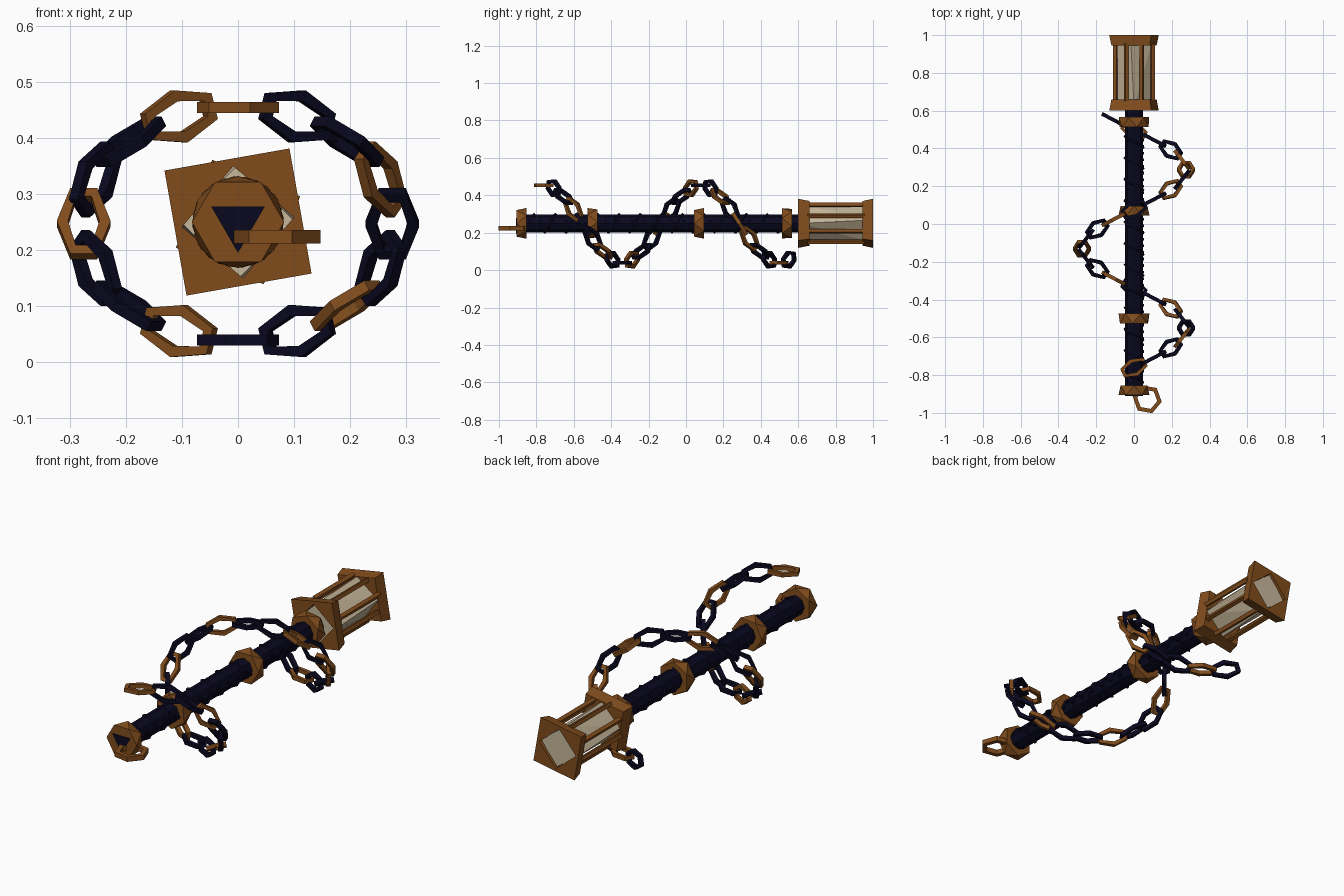
import bpy, bmesh
from math import sin, cos, pi, radians
from mathutils import Vector, Matrix

if "Cube" in bpy.data.objects:
    bpy.data.objects.remove(bpy.data.objects["Cube"])

AXIS_Z = 0.25


def material(name, rgb):
    m = bpy.data.materials.new(name)
    m.use_nodes = True
    color = (*rgb, 1)
    m.diffuse_color = color
    m.node_tree.nodes["Principled BSDF"].inputs["Base Color"].default_value = color
    return m


bronze = material("bronze", (0.22, 0.073, 0.012))
navy = material("dark navy", (0.003, 0.0025, 0.014))
glass = material("pale glass", (0.58, 0.48, 0.33))


def finish(name, bm, mat):
    bmesh.ops.recalc_face_normals(bm, faces=bm.faces[:])
    me = bpy.data.meshes.new(name)
    bm.to_mesh(me)
    bm.free()
    me.materials.append(mat)
    ob = bpy.data.objects.new(name, me)
    bpy.context.collection.objects.link(ob)


def around(r, deg, y):
    a = radians(deg)
    return Vector((r * cos(a), y, AXIS_Z + r * sin(a)))


def skin(name, loops, mat, cyclic=False, tris=False):
    """Join loops of points with faces; cap the ends unless cyclic."""
    bm = bmesh.new()
    rows = [[bm.verts.new(p) for p in loop] for loop in loops]
    n = len(rows[0])
    pairs = list(zip(rows, rows[1:])) + ([(rows[-1], rows[0])] if cyclic else [])
    for a, b in pairs:
        for i in range(n):
            j = (i + 1) % n
            if tris:
                bm.faces.new((a[i], a[j], b[i]))
                bm.faces.new((a[j], b[j], b[i]))
            else:
                bm.faces.new((a[i], a[j], b[j], b[i]))
    if not cyclic:
        bm.faces.new(rows[0])
        bm.faces.new(rows[-1])
    finish(name, bm, mat)


def prism(name, sides, sections, mat, **kw):
    """Sections along the staff: (y, radius, turn in degrees)."""
    loops = [[around(r, t + 360 * i / sides, y) for i in range(sides)]
             for y, r, t in sections]
    skin(name, loops, mat, **kw)


def link(name, centre, u, v, long, wide, wire, mat, sides=6):
    """Faceted ring in the plane of u and v."""
    w = u.cross(v).normalized()
    loops = []
    for i in range(sides):
        a = 2 * pi * (i + 0.5) / sides
        mid = centre + u * long * cos(a) + v * wide * sin(a)
        out = (u * cos(a) + v * sin(a)) * wire
        loops.append([mid + out + w * wire, mid - out + w * wire,
                      mid - out - w * wire, mid + out - w * wire])
    skin(name, loops, mat, cyclic=True)


# Shaft with a cord wound around it
prism("shaft", 8, [(-0.9, 0.048, 0), (0.6, 0.048, 0)], navy)
curve = bpy.data.curves.new("shaft_cord", "CURVE")
curve.dimensions = "3D"
curve.bevel_depth = 0.006
curve.bevel_resolution = 0
spline = curve.splines.new("POLY")
steps = 12 * 8
spline.points.add(steps)
for i, p in enumerate(spline.points):
    p.co = (*around(0.05, 45 * i, -0.84 + 1.36 * i / steps), 1)
curve.materials.append(navy)
bpy.context.collection.objects.link(bpy.data.objects.new("shaft_cord", curve))

# Row of small studs along the left side
bm = bmesh.new()
for i in range(36):
    bmesh.ops.create_cube(bm, size=0.014, matrix=Matrix.Translation(
        around(0.048, 12 * (-1) ** i, -0.78 + 0.035 * i)))
finish("shaft_studs", bm, navy)

# Twisted collars
for i, (y, turn) in enumerate([(-0.88, 0), (-0.5, 35), (0.07, 0), (0.54, 20)]):
    prism(f"collar_{i + 1}", 6, [(y - 0.026, 0.082, turn), (y + 0.026, 0.082, turn + 30)],
          bronze, tris=True)
prism("shaft_end_plate", 3, [(-0.91, 0.055, 30), (-0.904, 0.055, 30)], navy)

# Flat hook ring at the butt
tilt = radians(20)
link("butt_ring", Vector((0.07, -0.928, 0.224)), Vector((cos(tilt), sin(tilt), 0)),
     Vector((-sin(tilt), cos(tilt), 0)), 0.066, 0.066, 0.012, bronze)

# Lantern: flared open caps, posts and glass
for name, outer, inner in [("lantern_lower_cap", 0.6, 0.66), ("lantern_upper_cap", 1.0, 0.945)]:
    prism(name, 4, [(outer, 0.16, 55), (inner, 0.146, 55), (inner, 0.1, 95), (outer, 0.1, 95)],
          bronze, cyclic=True)
prism("lantern_glass", 4, [(0.615, 0.102, 90), (0.985, 0.102, 100)], glass, tris=True)
for i in range(8):
    a = 22.5 + 45 * i
    centre = around(0.107, a, 0)
    loops = [[centre + Vector((0.013 * cos(radians(a + q)), y, 0.013 * sin(radians(a + q))))
              for q in (0, 90, 180, 270)] for y in (0.65, 0.955)]
    skin(f"lantern_post_{i + 1}", loops, bronze)


# Chain spiralling around the shaft, sixteen links to a turn
def chain_point(t):
    return Vector((0.275 * sin(t), 0.078 + 0.838 * t / (2 * pi), 0.247 + 0.207 * cos(t)))


for i in range(26):
    t = -2 * pi + i * pi / 8
    along = (chain_point(t + 0.05) - chain_point(t - 0.05)).normalized()
    level = along.cross(Vector((0, 0, 1))).normalized()
    side = along.cross(level) if i % 2 else level
    link(f"chain_link_{i + 1}", chain_point(t), along, side, 0.07, 0.038, 0.01,
         bronze if i % 3 == 0 or i == 20 else navy)
